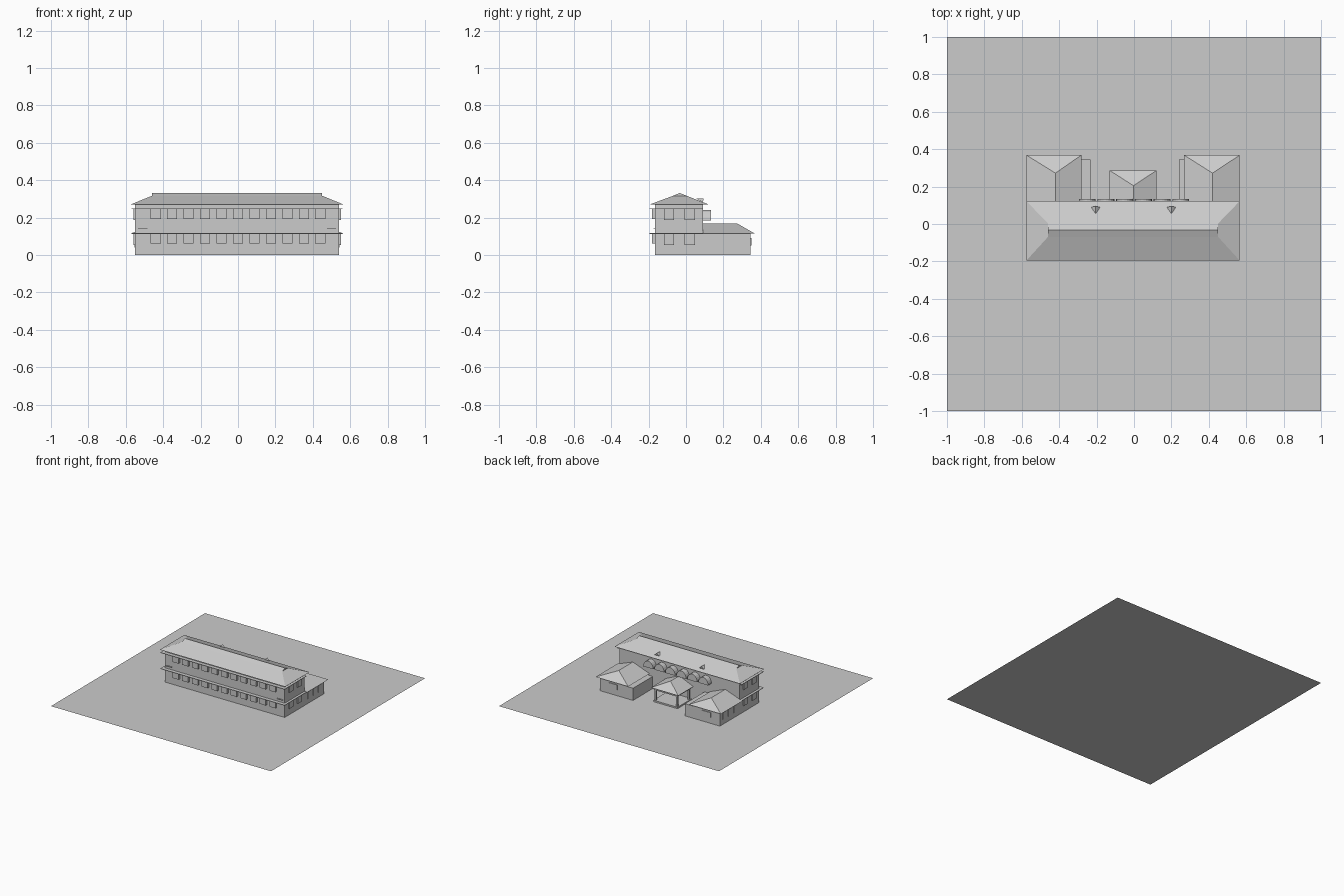
import bpy, math


def mesh(name, verts, faces):
    me = bpy.data.meshes.new(name)
    me.from_pydata(verts, [], faces)
    ob = bpy.data.objects.new(name, me)
    bpy.context.collection.objects.link(ob)
    return ob


def box(name, x0, x1, y0, y1, z0, z1):
    v = [(x, y, z) for z in (z0, z1) for x, y in ((x0, y0), (x1, y0), (x1, y1), (x0, y1))]
    return mesh(name, v, [(3, 2, 1, 0), (4, 5, 6, 7), (0, 1, 5, 4),
                          (1, 2, 6, 5), (2, 3, 7, 6), (3, 0, 4, 7)])


def rear_roof(name, x0, x1, y0, y1, xr, yr, z0, z1):
    # hipped at the back, running into the main building at the front
    v = [(x0, y0, z0), (x1, y0, z0), (x1, y1, z0), (x0, y1, z0), (xr, y0, z1), (xr, yr, z1)]
    return mesh(name, v, [(3, 2, 1, 0), (0, 1, 4), (1, 2, 5, 4), (2, 3, 5), (3, 0, 4, 5)])


def arch(name, cx, y0, y1, z0, r, h, n=10):
    # arched hood: half ellipse extruded along y
    pts = [(cx + r * math.cos(math.pi * i / n), z0 + h * math.sin(math.pi * i / n))
           for i in range(n + 1)]
    m = n + 1
    v = [(x, y0, z) for x, z in pts] + [(x, y1, z) for x, z in pts]
    f = [tuple(range(m)), tuple(range(2 * m - 1, m - 1, -1))]
    f += [((i + 1) % m, i, m + i, m + (i + 1) % m) for i in range(m)]
    return mesh(name, v, f)


# ground sheet
mesh("ground_plane", [(-1, -1, 0), (1, -1, 0), (1, 1, 0), (-1, 1, 0)], [(0, 1, 2, 3)])

# main two-storey block
box("main_block", -0.55, 0.54, -0.165, 0.09, 0, 0.27)

# hip-and-gable main roof
X0, X1, Y0, Y1, YR = -0.575, 0.565, -0.195, 0.122, -0.033
ZE, ZG, ZR = 0.27, 0.317, 0.332
G0, G1 = -0.46, 0.45
ga = 0.036
rv = [(X0, Y0, ZE), (X1, Y0, ZE), (X1, Y1, ZE), (X0, Y1, ZE),
      (G0, YR - ga, ZG), (G1, YR - ga, ZG), (G1, YR + ga, ZG), (G0, YR + ga, ZG),
      (G0, YR, ZR), (G1, YR, ZR)]
mesh("main_roof", rv, [(3, 2, 1, 0), (0, 1, 5, 4), (1, 2, 6, 5), (2, 3, 7, 6), (3, 0, 4, 7),
                       (4, 5, 9, 8), (6, 7, 8, 9), (5, 6, 9), (7, 4, 8)])

# storey canopies, front-hung window bays and side bays
for floor, z in (("lower", 0.115), ("upper", 0.247)):
    box(f"{floor}_canopy", -0.57, 0.56, -0.195, 0.09, z - 0.002, z + 0.002)
    for i in range(11):
        x = -0.44 + 0.088 * i
        box(f"{floor}_window_bay", x - 0.027, x + 0.027, -0.183, -0.165, z - 0.053, z - 0.002)
    for i in range(2):
        y = -0.09 + 0.11 * i
        box(f"{floor}_side_bay", 0.54, 0.55, y - 0.027, y + 0.027, z - 0.06, z - 0.002)
        box(f"{floor}_side_bay", -0.56, -0.55, y - 0.027, y + 0.027, z - 0.06, z - 0.002)
for x in (-0.51, 0.5):
    box("small_ledge", x - 0.025, x + 0.025, -0.175, -0.165, 0.138, 0.142)

# arched hoods on the rear wall
for i in range(6):
    arch("rear_arch_hood", -0.25 + 0.1 * i, 0.09, 0.134, 0.185, 0.045, 0.055)

# little triangular dormers on the rear slope
for x in (-0.205, 0.2):
    mesh("roof_dormer", [(x - 0.025, 0.09, 0.281), (x + 0.025, 0.09, 0.281),
                         (x, 0.095, 0.302), (x, 0.055, 0.302)],
         [(0, 2, 1), (0, 3, 2), (1, 2, 3)])

# rear wings with hipped roofs and flat side strips
box("left_wing", -0.55, -0.31, 0.09, 0.345, 0, 0.116)
rear_roof("left_wing_roof", -0.575, -0.282, 0.09, 0.368, -0.42, 0.272, 0.115, 0.17)
box("left_wing_side_strip", -0.31, -0.232, 0.09, 0.345, 0.0, 0.1)
box("right_wing", 0.3, 0.54, 0.09, 0.345, 0, 0.116)
rear_roof("right_wing_roof", 0.268, 0.565, 0.09, 0.368, 0.42, 0.272, 0.115, 0.17)
box("right_wing_side_strip", 0.24, 0.3, 0.09, 0.345, 0.0, 0.1)

# windows on the outer and rear faces of the wings
for x in (-0.43, 0.42):
    box("wing_rear_window", x - 0.04, x + 0.04, 0.345, 0.35, 0.05, 0.09)
for y in (0.15, 0.22, 0.29):
    box("wing_side_window", -0.554, -0.55, y - 0.02, y + 0.02, 0.04, 0.1)
    box("wing_side_window", 0.54, 0.544, y - 0.02, y + 0.02, 0.04, 0.1)

# open central porch
rear_roof("porch_roof", -0.13, 0.12, 0.09, 0.286, -0.003, 0.205, 0.115, 0.17)
box("porch_beam_rear", -0.11, 0.1, 0.255, 0.27, 0.095, 0.115)
box("porch_floor", -0.115, 0.105, 0.09, 0.275, 0, 0.012)
for x in (-0.103, 0.093):
    box("porch_beam_side", x - 0.007, x + 0.007, 0.09, 0.27, 0.095, 0.115)
    for y in (0.11, 0.262):
        box("porch_post", x - 0.007, x + 0.007, y - 0.007, y + 0.007, 0.012, 0.115)
